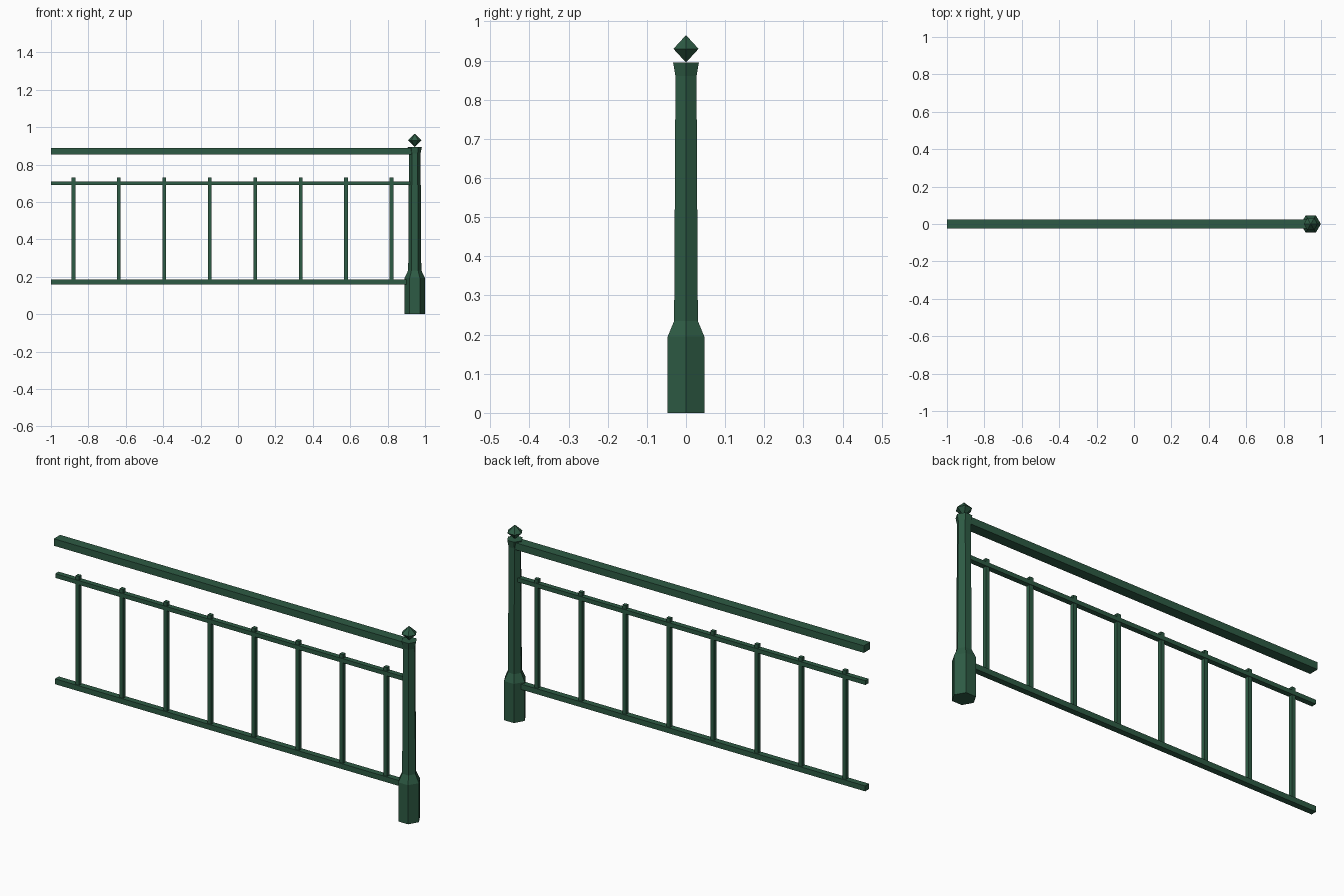
import bpy
import bmesh
from math import cos, sin, pi

cube = bpy.data.objects.get("Cube")
if cube:
    bpy.data.objects.remove(cube, do_unlink=True)

POST_X = 0.945

green = bpy.data.materials.new("dark_green_paint")
green.use_nodes = True
green.diffuse_color = (0.027, 0.105, 0.058, 1)
green.node_tree.nodes["Principled BSDF"].inputs["Base Color"].default_value = green.diffuse_color


def finish(name, bm):
    bmesh.ops.recalc_face_normals(bm, faces=bm.faces)
    mesh = bpy.data.meshes.new(name)
    bm.to_mesh(mesh)
    bm.free()
    mesh.materials.append(green)
    obj = bpy.data.objects.new(name, mesh)
    bpy.context.collection.objects.link(obj)
    return obj


def box(name, x0, x1, half_y, z0, z1):
    bm = bmesh.new()
    bmesh.ops.create_cube(bm, size=1)
    for v in bm.verts:
        v.co = (x1 if v.co.x > 0 else x0,
                half_y if v.co.y > 0 else -half_y,
                z1 if v.co.z > 0 else z0)
    return finish(name, bm)


def hex_turned(name, profile):
    """Six-sided solid from (radius, height) rings; radius 0 makes a point."""
    bm = bmesh.new()
    rings = []
    for r, z in profile:
        count = 6 if r else 1
        rings.append([bm.verts.new((POST_X + r * cos(i * pi / 3), r * sin(i * pi / 3), z))
                      for i in range(count)])
    for low, high in zip(rings, rings[1:]):
        for i in range(6):
            j = (i + 1) % 6
            corners = [low[i % len(low)], low[j % len(low)],
                       high[j % len(high)], high[i % len(high)]]
            bm.faces.new(list(dict.fromkeys(corners)))
    for ring in (rings[0], rings[-1]):
        if len(ring) == 6:
            bm.faces.new(ring)
    return finish(name, bm)


# Newel post with heavy foot, slight taper and flared cap
hex_turned("post", [(0.054, 0), (0.054, 0.195), (0.035, 0.235),
                    (0.031, 0.86), (0.038, 0.895)])

# Pointed finial balanced on the post
hex_turned("finial", [(0, 0.895), (0.037, 0.93), (0, 0.965)])

# Horizontal rails, running into the post
box("handrail", -1, POST_X, 0.025, 0.855, 0.89)
box("middle_rail", -1, POST_X, 0.013, 0.69, 0.711)
box("lower_rail", -1, POST_X, 0.015, 0.16, 0.187)

# Evenly spaced balusters
for i in range(8):
    x = -0.88 + i * 0.243
    box(f"baluster_{i + 1}", x - 0.01, x + 0.01, 0.01, 0.18, 0.73)
